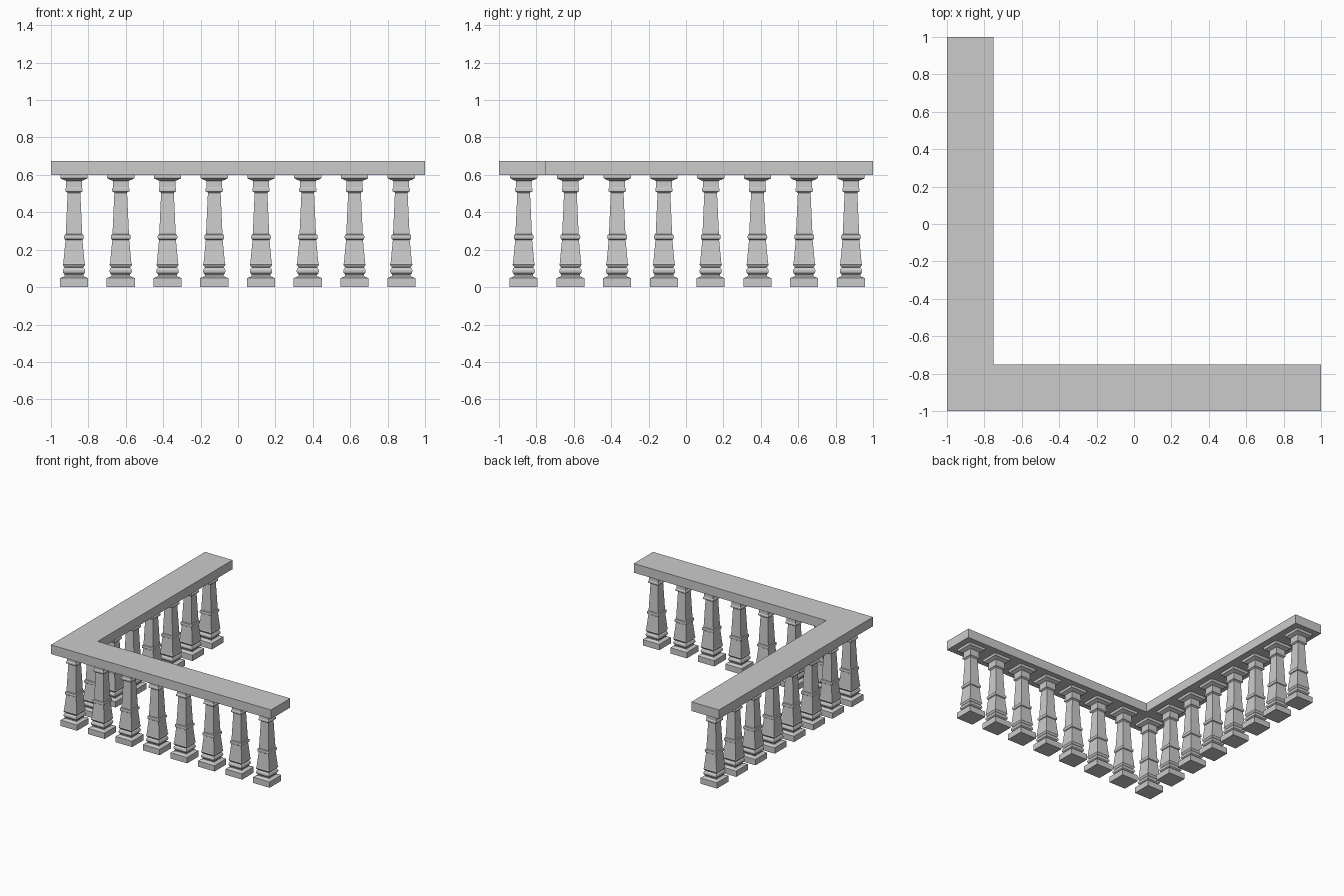
import bpy, bmesh

if "Cube" in bpy.data.objects:
    bpy.data.objects.remove(bpy.data.objects["Cube"])

# Square baluster profile: (half width, height)
PROFILE = [
    (0.075, 0.0), (0.075, 0.048), (0.055, 0.056),               # plinth
    (0.05, 0.06), (0.05, 0.068), (0.058, 0.076), (0.06, 0.088),
    (0.055, 0.1), (0.049, 0.106),                               # base torus
    (0.054, 0.11), (0.06, 0.121), (0.057, 0.127),               # lower collar
    (0.045, 0.253), (0.051, 0.257), (0.053, 0.268),
    (0.051, 0.279), (0.044, 0.283),                             # middle ring
    (0.034, 0.504), (0.038, 0.508), (0.046, 0.512),
    (0.046, 0.526), (0.042, 0.532),                             # upper ring
    (0.042, 0.568), (0.052, 0.572), (0.07, 0.58),
    (0.073, 0.585), (0.073, 0.601),                             # capital
]
RAIL_BOTTOM, RAIL_TOP = 0.6, 0.675
CORNER_X, CORNER_Y, SPACING = -0.877, -0.868, 0.25


def finish(name, bm):
    bmesh.ops.recalc_face_normals(bm, faces=bm.faces)
    mesh = bpy.data.meshes.new(name)
    bm.to_mesh(mesh)
    bm.free()
    return mesh


def place(name, mesh, location=(0, 0, 0)):
    obj = bpy.data.objects.new(name, mesh)
    obj.location = location
    bpy.context.collection.objects.link(obj)


def baluster_mesh():
    bm = bmesh.new()
    rings = [[bm.verts.new((sx * r, sy * r, z))
              for sx, sy in ((-1, -1), (1, -1), (1, 1), (-1, 1))]
             for r, z in PROFILE]
    for a, b in zip(rings, rings[1:]):
        for i in range(4):
            j = (i + 1) % 4
            bm.faces.new((a[i], a[j], b[j], b[i]))
    bm.faces.new(rings[0][::-1])
    bm.faces.new(rings[-1])
    return finish("baluster", bm)


def rail_mesh():
    bm = bmesh.new()
    outline = [(-1, -1), (1, -1), (1, -0.75), (-0.75, -0.75), (-0.75, 1), (-1, 1)]
    base = bm.faces.new([bm.verts.new((x, y, RAIL_BOTTOM)) for x, y in outline])
    ext = bmesh.ops.extrude_face_region(bm, geom=[base], use_keep_orig=True)
    top = [v for v in ext["geom"] if isinstance(v, bmesh.types.BMVert)]
    bmesh.ops.translate(bm, verts=top, vec=(0, 0, RAIL_TOP - RAIL_BOTTOM))
    return finish("handrail", bm)


# L-shaped handrail
place("handrail", rail_mesh())

# Balusters along both arms, sharing the corner one
baluster = baluster_mesh()
for i in range(8):
    place(f"front_baluster_{i + 1}", baluster, (CORNER_X + i * SPACING, CORNER_Y, 0))
for i in range(1, 8):
    place(f"left_baluster_{i}", baluster, (CORNER_X, CORNER_Y + i * SPACING, 0))
